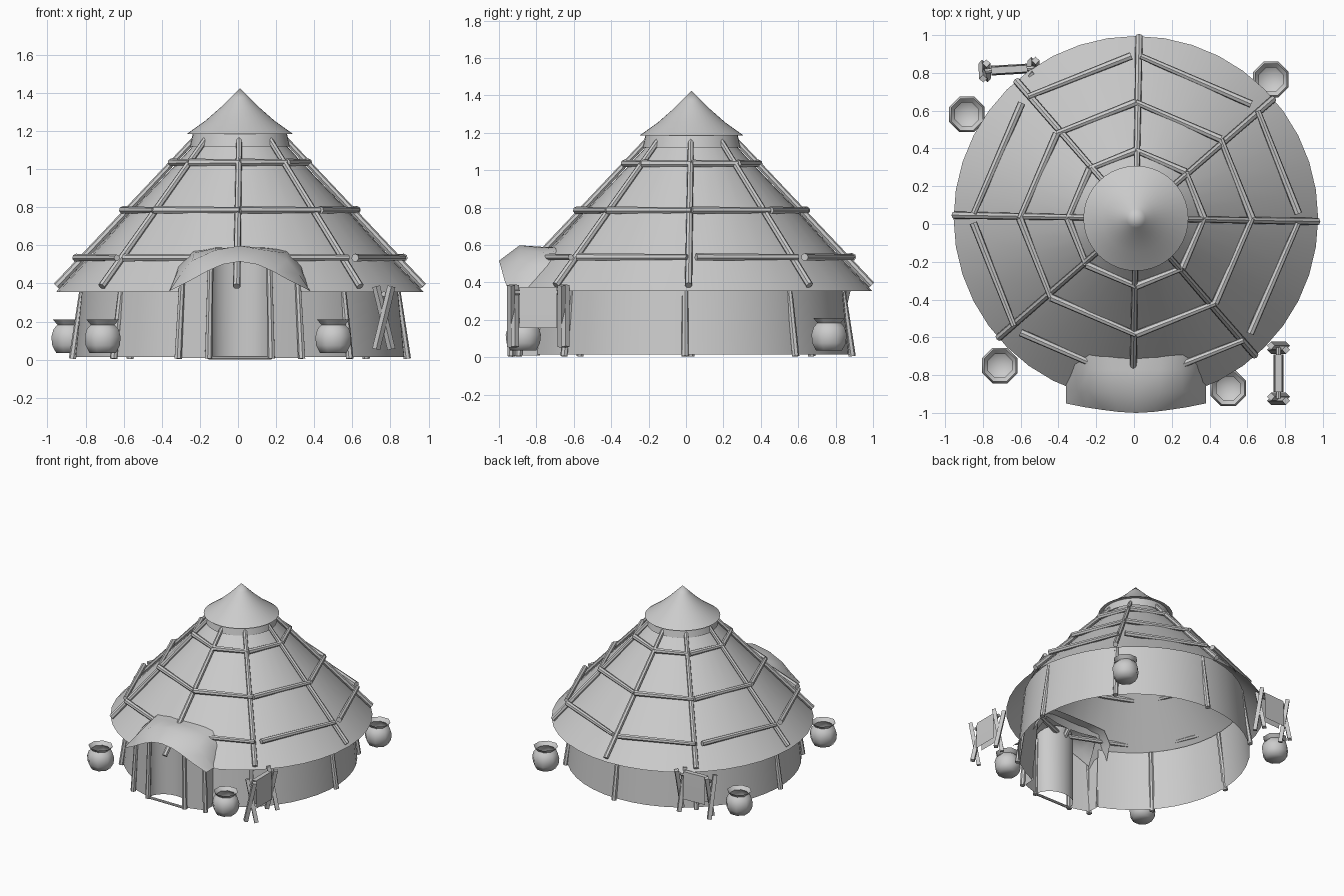
import bpy, bmesh
from math import sin, cos, pi, radians
from mathutils import Vector

if "Cube" in bpy.data.objects:
    bpy.data.objects.remove(bpy.data.objects["Cube"])

grey = bpy.data.materials.new("plain_grey")
grey.use_nodes = True
grey.diffuse_color = (0.6, 0.6, 0.6, 1)
grey.node_tree.nodes["Principled BSDF"].inputs["Base Color"].default_value = (0.6, 0.6, 0.6, 1)

CENTRE = Vector((0.01, 0.03, 0))
WALL_CENTRE = Vector((0.01, 0.01, 0))


def finish(name, bm, angle=40):
    bmesh.ops.recalc_face_normals(bm, faces=bm.faces)
    mesh = bpy.data.meshes.new(name)
    bm.to_mesh(mesh)
    bm.free()
    mesh.materials.append(grey)
    obj = bpy.data.objects.new(name, mesh)
    bpy.context.collection.objects.link(obj)
    bpy.ops.object.select_all(action='DESELECT')
    obj.select_set(True)
    bpy.context.view_layer.objects.active = obj
    bpy.ops.object.shade_smooth_by_angle(angle=radians(angle))


def polar(r, a, z, c=CENTRE):
    return Vector((c.x + r * cos(a), c.y + r * sin(a), z))


def loft(bm, rows, closed=False):
    """Bridge equal rows of points with quads."""
    rows = [[bm.verts.new(p) for p in row] for row in rows]
    n = len(rows[0])
    for a, b in zip(rows, rows[1:]):
        for i in range(n if closed else n - 1):
            j = (i + 1) % n
            bm.faces.new((a[i], a[j], b[j], b[i]))


def lathe(profile, segs=40, c=CENTRE, turn=0.0):
    bm = bmesh.new()
    loft(bm, [[polar(r, turn + 2 * pi * i / segs, z, c) for i in range(segs)]
              for r, z in profile], True)
    bmesh.ops.remove_doubles(bm, verts=bm.verts, dist=0.0005)
    return bm


def pole(bm, a, b, r1=0.02, r2=0.016, sides=7):
    """Add a slightly tapered stick from a to b."""
    a, b = Vector(a), Vector(b)
    d = b - a
    m = d.to_track_quat('Z', 'Y').to_matrix().to_4x4()
    m.translation = (a + b) / 2
    bmesh.ops.create_cone(bm, cap_ends=True, segments=sides, radius1=r1,
                          radius2=r2, depth=d.length, matrix=m)


# Roof, cut open below the porch
bm = lathe([(0.965, 0.355), (0.78, 0.55), (0.56, 0.79), (0.33, 1.03), (0.23, 1.14)])
under_porch = []
for f in bm.faces:
    m = f.calc_center_median()
    if m.z < 0.5 and m.y < 0 and abs(m.x - CENTRE.x) < 0.24:
        under_porch.append(f)
bmesh.ops.delete(bm, geom=under_porch, context='FACES')
finish("thatched_roof", bm)

# Neck and cap
finish("roof_neck", lathe([(0.262, 1.12), (0.245, 1.195)]))
finish("roof_cap", lathe([(0.24, 1.19), (0.278, 1.185), (0.18, 1.255), (0.1, 1.325), (0.05, 1.375), (0, 1.425)]))

# Wall, left open at the doorway
bm = bmesh.new()
gap = radians(21)
angles = [-pi / 2 + gap + (2 * pi - 2 * gap) * i / 40 for i in range(41)]
loft(bm, [[polar(0.865, a, 0.015, WALL_CENTRE) for a in angles],
          [polar(0.82, a, 0.48, WALL_CENTRE) for a in angles]])
finish("round_wall", bm)

# Rafters and wall posts at eight slightly uneven directions
bm, posts = bmesh.new(), bmesh.new()
for k in range(8):
    a = k * pi / 4 - radians(4 if k % 2 else 1)
    pole(bm, polar(0.962, a, 0.385), polar(0.235, a, 1.16))
    if k != 6:
        pole(posts, polar(0.878, a, 0.005, WALL_CENTRE), polar(0.81, a, 0.47, WALL_CENTRE))
finish("rafters", bm)
finish("wall_posts", posts)

# Three rings of battens tied across the rafters
bm = bmesh.new()
for r, z in ((0.87, 0.535), (0.615, 0.785), (0.36, 1.035)):
    for k in range(8):
        p, q = [polar(r, i * pi / 4 - radians(2 if i % 2 else 0), z) for i in (k, k + 1)]
        trim = 0.04 if r > 0.8 else 0.0
        pole(bm, p.lerp(q, trim), q.lerp(p, trim), 0.021, 0.016)
finish("roof_battens", bm)


# Porch roof: a curved front lip that rises and runs back into the roof
def arch(points):
    left = [Vector((CENTRE.x - x, y, z)) for x, y, z in reversed(points[1:])]
    return left + [Vector((CENTRE.x + x, y, z)) for x, y, z in points]


bm = bmesh.new()
loft(bm, [
    arch([(0, -1.0, 0.515), (0.09, -0.995, 0.5), (0.17, -0.985, 0.465), (0.27, -0.97, 0.41), (0.37, -0.95, 0.36)]),
    arch([(0, -0.89, 0.598), (0.13, -0.89, 0.575), (0.25, -0.89, 0.52), (0.31, -0.885, 0.45), (0.37, -0.87, 0.36)]),
    arch([(0, -0.77, 0.59), (0.13, -0.77, 0.585), (0.24, -0.77, 0.56), (0.32, -0.78, 0.48), (0.37, -0.82, 0.36)]),
    arch([(0, -0.64, 0.59), (0.13, -0.64, 0.59), (0.25, -0.63, 0.575), (0.33, -0.66, 0.5), (0.37, -0.76, 0.36)]),
])
finish("porch_roof", bm, 60)

# Porch wall panels, curving inwards to a door niche
half = [(0.16, -0.925, 0.5), (0.235, -0.905, 0.455), (0.31, -0.88, 0.4), (0.315, -0.78, 0.43)]
for side, label in ((1, "left"), (-1, "right")):
    bm = bmesh.new()
    loft(bm, [[(CENTRE.x + side * x, y, 0.01) for x, y, z in half],
              [(CENTRE.x + side * x * 0.98, y, z) for x, y, z in half]])
    finish("porch_wall_" + label, bm)

bm = bmesh.new()
niche = [(-cos(pi * i / 12), sin(pi * i / 12)) for i in range(13)]
loft(bm, [[(CENTRE.x + 0.16 * c, -0.925 + 0.13 * s, z + lift * s) for c, s in niche]
          for z, lift in ((0.01, 0), (0.52, 0.065))])
finish("door_niche", bm)

bm = bmesh.new()
for s in (-1, 1):
    pole(bm, (CENTRE.x + s * 0.165, -0.935, 0.005), (CENTRE.x + s * 0.155, -0.93, 0.48))
    pole(bm, (CENTRE.x + s * 0.325, -0.895, 0.005), (CENTRE.x + s * 0.305, -0.885, 0.4))
finish("door_posts", bm)
bm = bmesh.new()
pole(bm, (CENTRE.x - 0.165, -0.93, 0.01), (CENTRE.x + 0.165, -0.93, 0.01), 0.01, 0.01)
finish("door_sill", bm)

# Open clay pots
pot = [(0, 0.035), (0.075, 0.035), (0.097, 0.075), (0.102, 0.12), (0.09, 0.16), (0.068, 0.183),
       (0.092, 0.21)]
for i, (x, y) in enumerate(((0.725, 0.765), (-0.885, 0.58), (-0.71, -0.75), (0.5, -0.87))):
    finish(f"clay_pot_{i + 1}", lathe(pot, 8, Vector((x, y, 0)), pi / 8), 75)


# Drying racks: crossed legs at both ends with a hide slung between
def rack(name, a, b):
    a, b = Vector((*a, 0)), Vector((*b, 0))
    along = (b - a).normalized()
    across = Vector((-along.y, along.x, 0))
    up = Vector((0, 0, 1))
    bm = bmesh.new()
    for end in (a, b):
        for s in (-1, 1):
            shift = along * 0.011 * s
            pole(bm, end + shift - across * 0.04 * s + up * 0.055,
                 end + shift + across * 0.04 * s + up * 0.385, 0.021, 0.021, 4)
    pole(bm, a + up * 0.345, b + up * 0.345, 0.014, 0.014)
    finish(name + "_frame", bm)
    bm = bmesh.new()
    section = [(-0.026, 0.155), (-0.022, 0.3), (-0.018, 0.375), (0.018, 0.375), (0.022, 0.3), (0.026, 0.155)]
    loft(bm, [[p + across * w + up * z for w, z in section]
              for p in (a + along * 0.035, b - along * 0.035)])
    finish(name + "_hide", bm)


rack("front_rack", (0.765, -0.925), (0.765, -0.655))
rack("back_rack", (-0.79, 0.81), (-0.53, 0.825))
